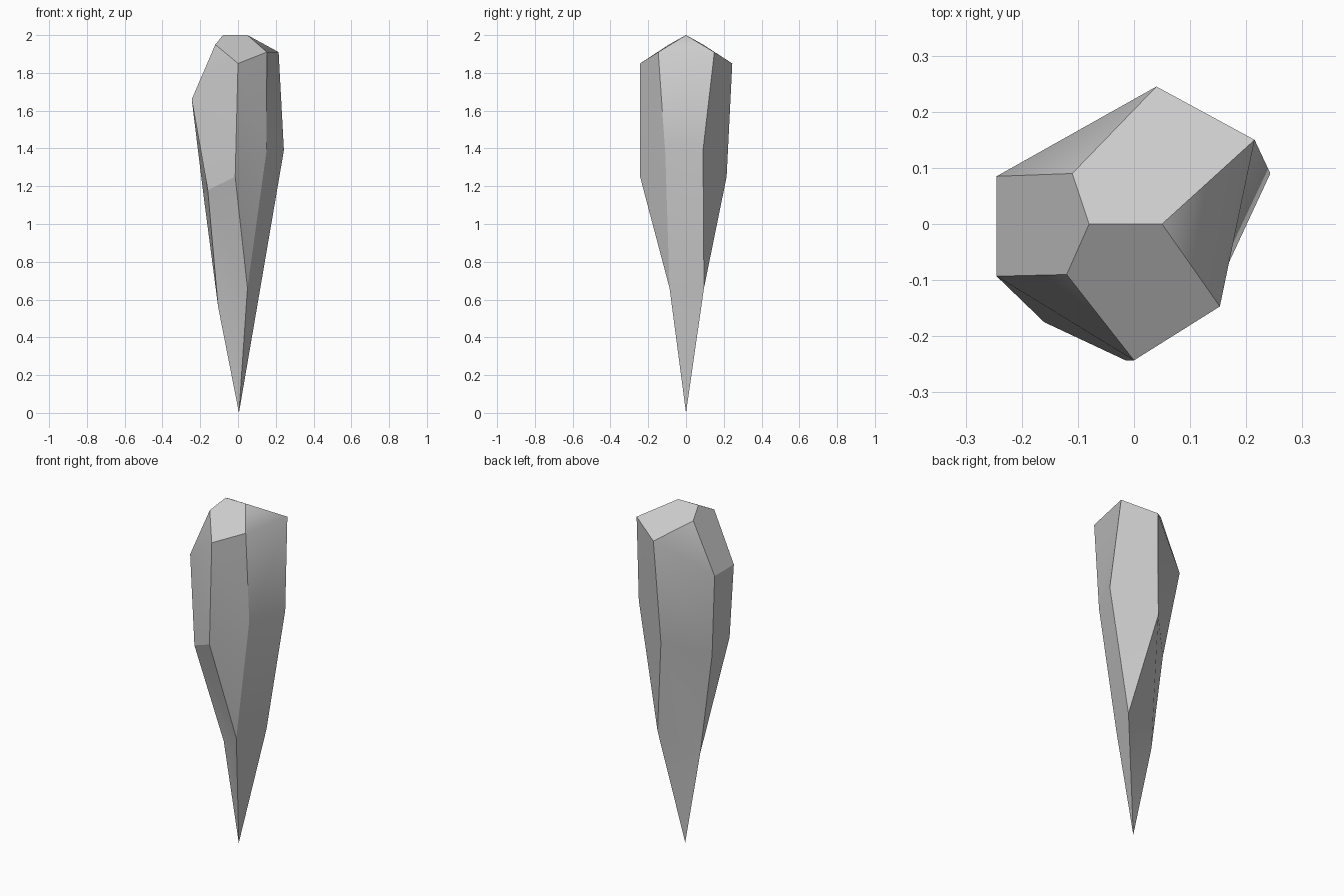
import bpy, bmesh

if "Cube" in bpy.data.objects:
    bpy.data.objects.remove(bpy.data.objects["Cube"])

# Corner points of the cut crystal, from top ridge to lower tip
pts = {
    "A": (-.08, 0, 2), "B": (.05, 0, 2),
    "C": (-.11, .09, 1.95), "D": (-.12, -.09, 1.95),
    "E": (.04, .245, 1.85), "F": (.215, .15, 1.91),
    "G": (0, -.243, 1.85), "H": (.153, -.147, 1.91),
    "I": (-.245, .085, 1.66), "J": (-.245, -.093, 1.66),
    "K": (.243, .09, 1.39), "L": (.15, -.11, 1.38),
    "M": (-.16, -.175, 1.18), "N": (-.015, -.243, 1.25),
    "R": (.012, .215, 1.25), "S": (-.183, .02, 1.155),
    "P": (.05, -.087, .66), "Q": (.118, .095, .66),
    "T": (-.105, .018, .56), "O": (.005, 0, 0),
}
# Facets as strings of corner letters: crown, upper sides, lower sides, tip
facets = ("ABFEC ADGHB BFH ACIJD CEI DJG "
          "JMNG GNLH FHLK FKRE EISR IJMS "
          "NPL KQR MST MNPT KLPQ RSTQ "
          "POT PQO QTO").split()
# Edges inside a broad facet that stay soft
soft = {frozenset(e) for e in "FH KL RS JG EI NL KR PT PQ QT".split()}

bm = bmesh.new()
verts = {k: bm.verts.new(p) for k, p in pts.items()}
names = {v: k for k, v in verts.items()}
for f in facets:
    bm.faces.new([verts[c] for c in f]).smooth = True
for e in bm.edges:
    e.smooth = frozenset(names[v] for v in e.verts) in soft
bmesh.ops.recalc_face_normals(bm, faces=bm.faces[:])

mesh = bpy.data.meshes.new("crystal_shard")
bm.to_mesh(mesh)
bm.free()
bpy.context.collection.objects.link(bpy.data.objects.new("crystal_shard", mesh))
